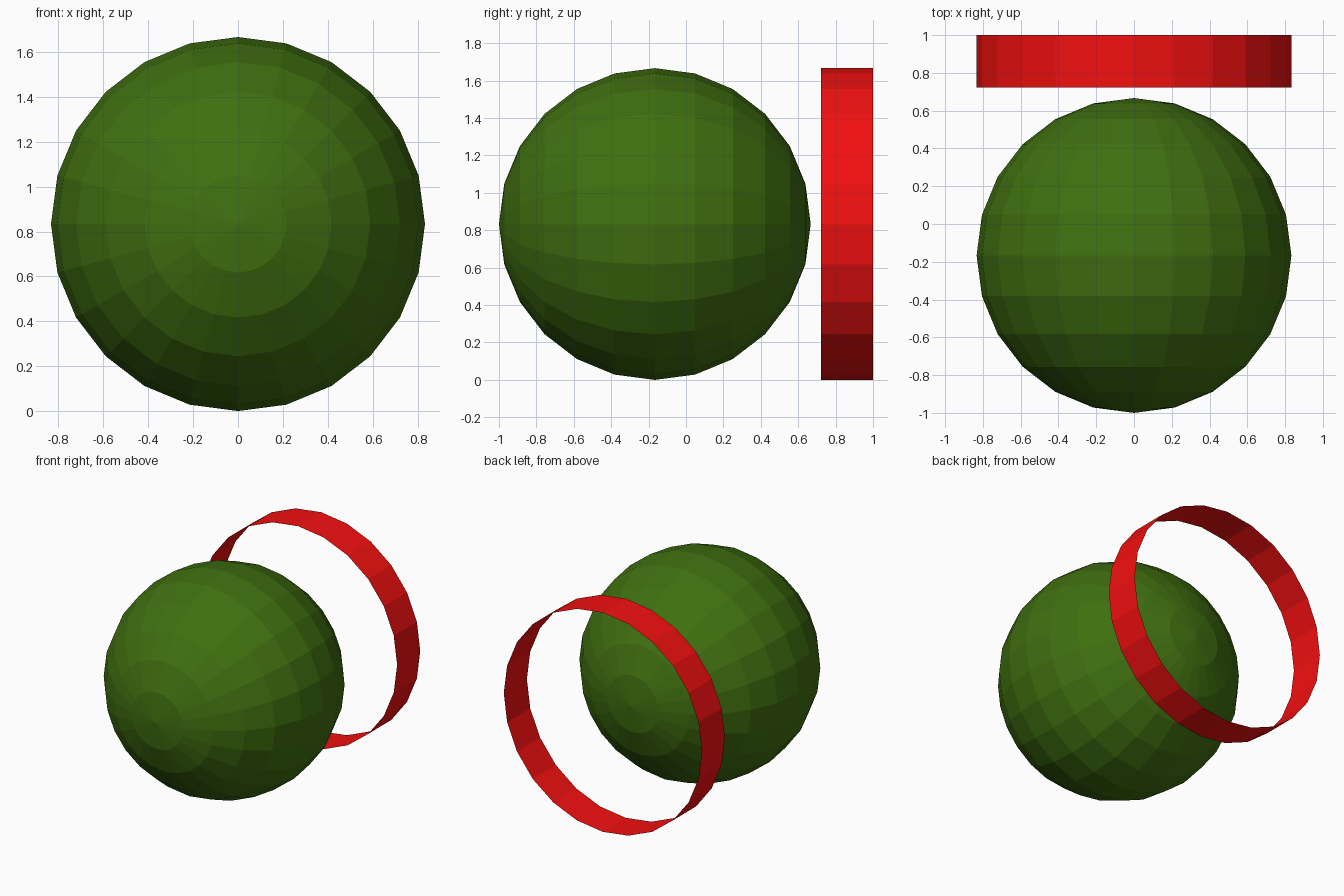
import bpy, bmesh
from math import pi
from mathutils import Matrix

if "Cube" in bpy.data.objects:
    bpy.data.objects.remove(bpy.data.objects["Cube"])

R = 5 / 6        # shared radius of ball and band
SIDES = 24


def make_part(name, bm, y, color):
    """Turn the local z axis towards y, place the part and colour it."""
    bm.transform(Matrix.Translation((0, y, R)) @ Matrix.Rotation(pi / 2, 4, 'X'))
    mesh = bpy.data.meshes.new(name)
    bm.to_mesh(mesh)
    bm.free()
    mat = bpy.data.materials.new(name + "_colour")
    mat.diffuse_color = color
    mat.use_nodes = True
    mat.node_tree.nodes["Principled BSDF"].inputs["Base Color"].default_value = mat.diffuse_color
    mesh.materials.append(mat)
    obj = bpy.data.objects.new(name, mesh)
    bpy.context.collection.objects.link(obj)
    return obj


# Faceted ball with its poles facing front and back
bm = bmesh.new()
bmesh.ops.create_uvsphere(bm, u_segments=SIDES, v_segments=SIDES // 2, radius=R)
make_part("ball", bm, -1 + R, (0.05, 0.16, 0.005, 1))

# Thin open band behind the ball
WIDTH = R / 3
bm = bmesh.new()
bmesh.ops.create_cone(bm, cap_ends=False, segments=SIDES,
                      radius1=R, radius2=R, depth=WIDTH)
make_part("band", bm, 1 - WIDTH / 2, (0.9, 0.005, 0.005, 1))
